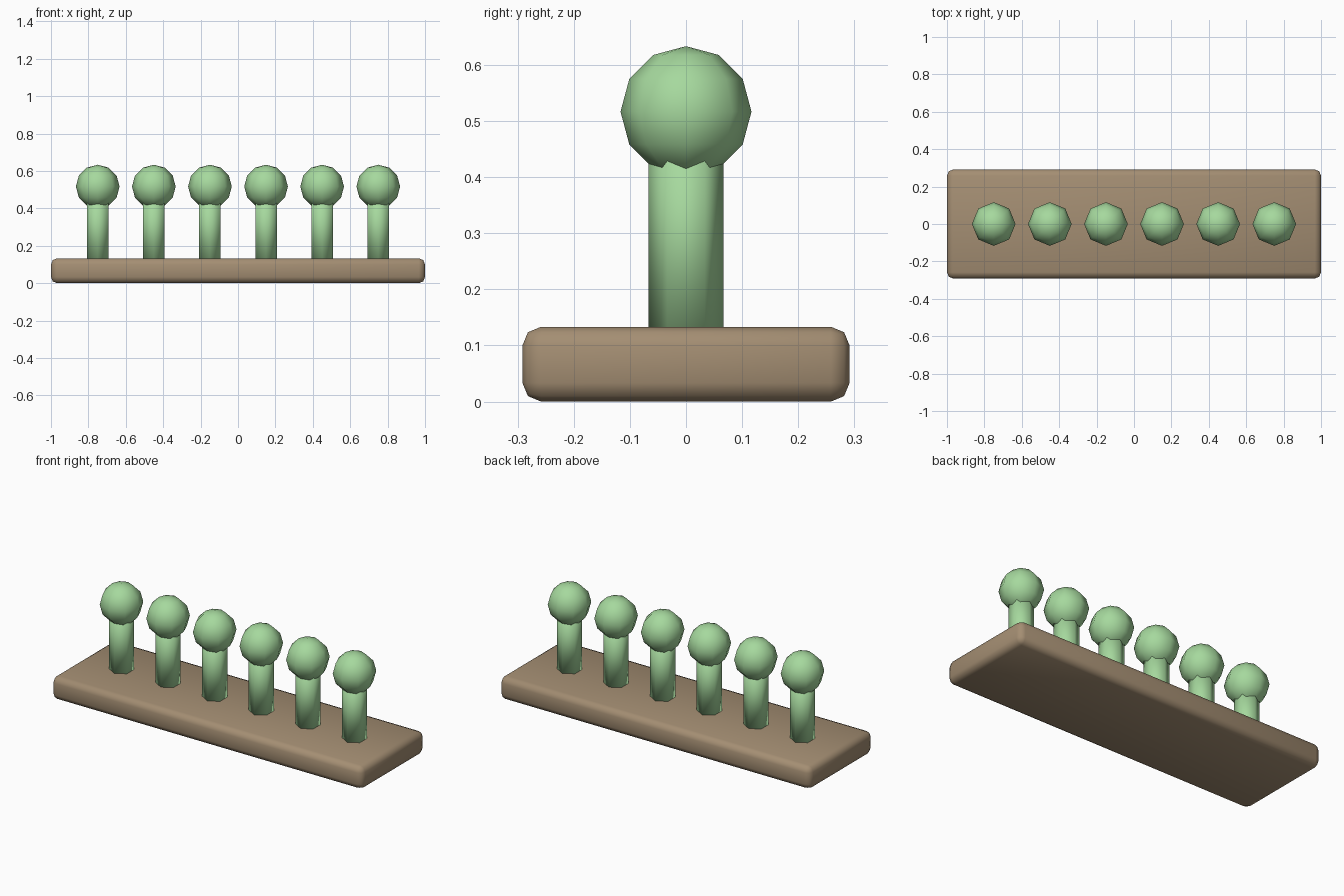
import bpy

if "Cube" in bpy.data.objects:
    bpy.data.objects.remove(bpy.data.objects["Cube"])


def material(name, color):
    m = bpy.data.materials.new(name)
    m.diffuse_color = (*color, 1)
    m.use_nodes = True
    m.node_tree.nodes["Principled BSDF"].inputs["Base Color"].default_value = m.diffuse_color
    return m


def finish(name, mat):
    ob = bpy.context.object
    ob.name = name
    ob.data.materials.append(mat)
    bpy.ops.object.shade_smooth()
    return ob


wood = material("wood", (0.37, 0.27, 0.17))
green = material("green", (0.38, 0.69, 0.34))

# Rounded base board
bpy.ops.mesh.primitive_cube_add(size=1, location=(0, 0, 0.0667))
bpy.context.object.scale = (2, 0.583, 0.1333)
bpy.ops.object.transform_apply(location=False, rotation=False, scale=True)
base = finish("base", wood)
bevel = base.modifiers.new("rounded_edges", 'BEVEL')
bevel.width = 0.0333
bevel.segments = 2

# Row of six pegs, each a hexagonal stem with a ball on top
for i in range(6):
    x = -0.75 + 0.3 * i
    bottom, top = 0.125, 0.475
    bpy.ops.mesh.primitive_cylinder_add(vertices=6, radius=0.0667, depth=top - bottom,
                                        location=(x, 0, (top + bottom) / 2))
    finish(f"stem_{i + 1}", green)
    bpy.ops.mesh.primitive_uv_sphere_add(segments=8, ring_count=6, radius=0.1167,
                                         location=(x, 0, 0.5167))
    finish(f"ball_{i + 1}", green)
